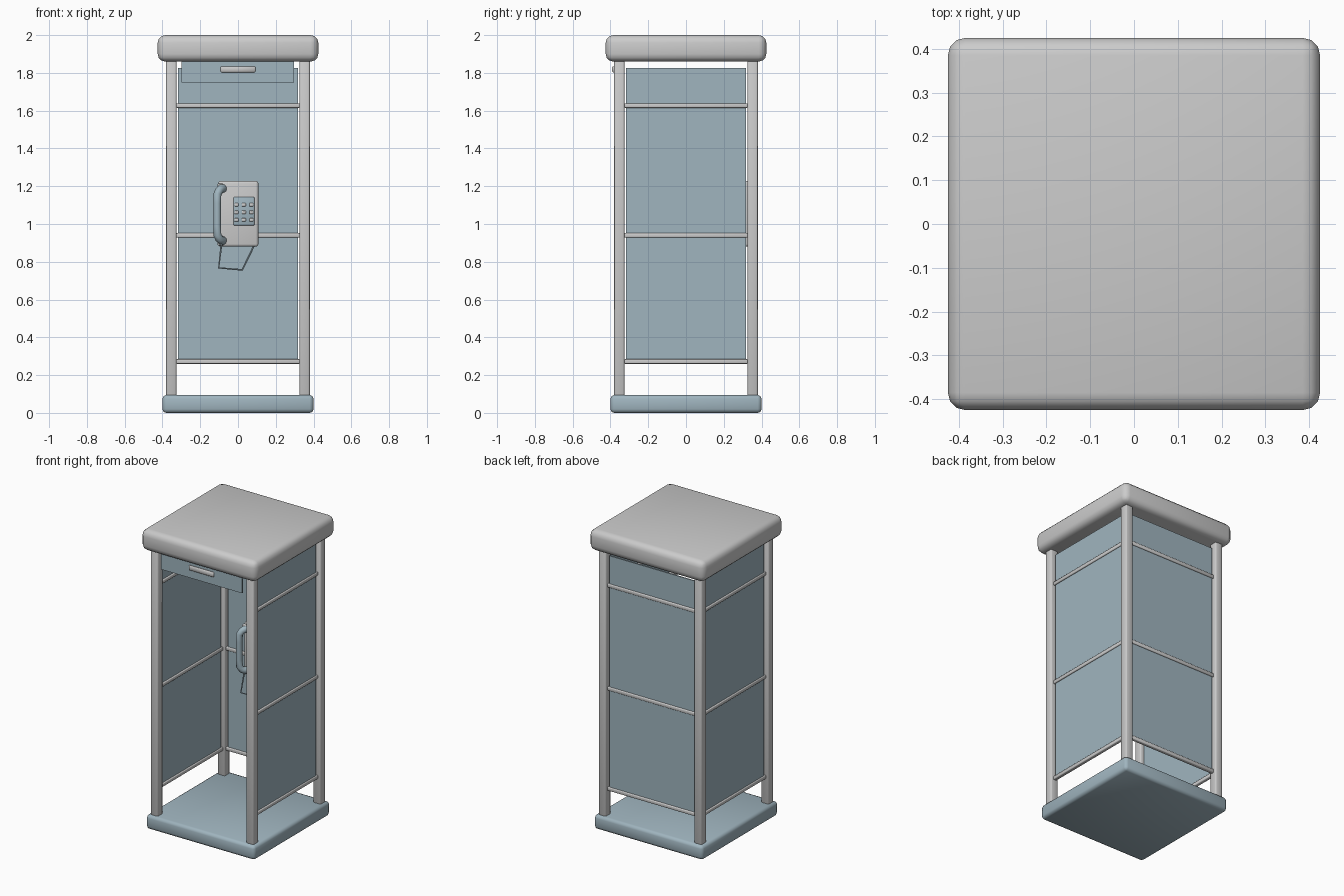
import bpy, bmesh
from math import radians
from mathutils import Vector

if "Cube" in bpy.data.objects:
    bpy.data.objects.remove(bpy.data.objects["Cube"])

slate = bpy.data.materials.new("slate")
slate.diffuse_color = (0.35, 0.46, 0.52, 1)
slate.use_nodes = True
slate.node_tree.nodes["Principled BSDF"].inputs["Base Color"].default_value = slate.diffuse_color


def box(name, x, y, z, bevel=0.0, segs=2, mat=None, taper=0.0):
    """Box from (min, max) ranges; taper pushes the upper front edge back."""
    bm = bmesh.new()
    bmesh.ops.create_cube(bm, size=1)
    for v in bm.verts:
        top_front = v.co.z > 0 and v.co.y < 0
        v.co = Vector([r[0] + (c + 0.5) * (r[1] - r[0]) for c, r in zip(v.co, (x, y, z))])
        if top_front:
            v.co.y += taper
    if bevel:
        bmesh.ops.bevel(bm, geom=bm.edges[:], offset=bevel, segments=segs,
                        profile=0.5, affect='EDGES')
    me = bpy.data.meshes.new(name)
    bm.to_mesh(me)
    bm.free()
    if bevel:
        me.shade_smooth()
        me.set_sharp_from_angle(angle=radians(50))
    if mat:
        me.materials.append(mat)
    ob = bpy.data.objects.new(name, me)
    bpy.context.collection.objects.link(ob)
    return ob


def tube(name, pts, depth, mat, res=2):
    """Round tube through (x, y, z, radius factor) points, as a mesh."""
    cu = bpy.data.curves.new(name, 'CURVE')
    cu.dimensions = '3D'
    cu.bevel_depth, cu.bevel_resolution, cu.use_fill_caps = depth, res, True
    sp = cu.splines.new('POLY')
    sp.points.add(len(pts) - 1)
    for p, (x, y, z, r) in zip(sp.points, pts):
        p.co, p.radius = (x, y, z, 1), r
    cu.materials.append(mat)
    ob = bpy.data.objects.new(name, cu)
    bpy.context.collection.objects.link(ob)
    bpy.ops.object.select_all(action='DESELECT')
    ob.select_set(True)
    bpy.context.view_layer.objects.active = ob
    bpy.ops.object.convert(target='MESH')
    bpy.ops.object.shade_smooth_by_angle(angle=radians(50))


# base and roof
box("base", (-0.4, 0.4), (-0.4, 0.4), (0, 0.095), 0.02, 2, slate)
box("roof", (-0.425, 0.425), (-0.425, 0.425), (1.86, 2.0), 0.04, 3)

# corner posts
for sx in (-1, 1):
    for sy in (-1, 1):
        cx, cy = sx * 0.353, sy * 0.353
        box("corner_post", (cx - 0.027, cx + 0.027), (cy - 0.027, cy + 0.027),
            (0.08, 1.88), 0.008, 2)

# three walls, each with a panel and three rails
for side, turn in (("back", 0), ("left", 90), ("right", -90)):
    parts = [box(side + "_panel", (-0.317, 0.317), (0.346, 0.354), (0.28, 1.825), mat=slate)]
    for z in (0.272, 0.94, 1.627):
        parts.append(box(side + "_rail", (-0.328, 0.328), (0.338, 0.362),
                         (z - 0.012, z + 0.012), 0.005, 2))
    for p in parts:
        p.rotation_euler.z = radians(turn)

# sign board over the doorway, with its small plate
box("sign_board", (-0.3, 0.297), (-0.382, -0.374), (1.75, 1.87), mat=slate)
box("sign_plate", (-0.092, 0.092), (-0.391, -0.378), (1.803, 1.835), 0.004, 1)

# phone body and keypad
box("phone_body", (-0.105, 0.108), (0.21, 0.347), (0.88, 1.228), 0.014, 3)
box("keypad_plate", (-0.024, 0.087), (0.202, 0.22), (0.992, 1.143), 0.006, 2, slate)
for x in (-0.008, 0.031, 0.071):
    for z in (1.022, 1.062, 1.102):
        box("key", (x - 0.011, x + 0.011), (0.194, 0.21), (z - 0.009, z + 0.009), 0.003, 1)

# cradle hooks holding the handset
for z in (0.9, 1.2):
    box("cradle_hook", (-0.108, -0.078), (0.195, 0.225), (z - 0.014, z + 0.014), 0.005, 2)

# handset, mirrored about its middle height
half = [(-0.080, 0.212, 0.138, 1.1), (-0.088, 0.197, 0.137, 1.1),
        (-0.099, 0.182, 0.128, 1.05), (-0.109, 0.172, 0.108, 1.0),
        (-0.110, 0.170, 0.06, 0.95)]
tube("handset", [(x, y, 1.05 + h, r) for x, y, h, r in half] +
     [(x, y, 1.05 - h, r) for x, y, h, r in reversed(half)], 0.021, slate, 3)

# hanging cord
tube("cord", [(-0.087, 0.19, 0.90, 1), (-0.102, 0.175, 0.768, 1),
              (0.022, 0.20, 0.757, 1), (0.087, 0.25, 0.89, 1)], 0.005, slate, 1)
